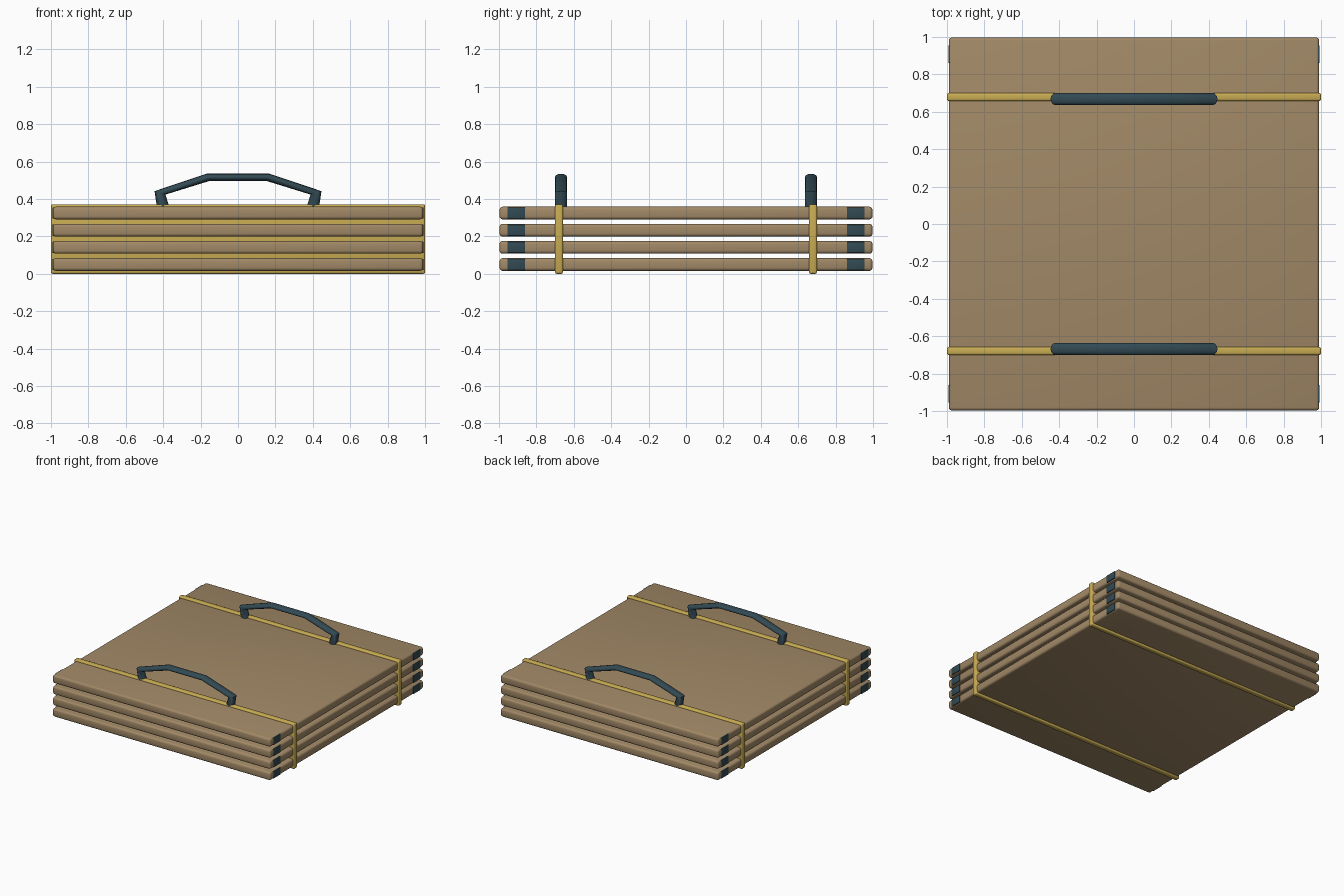
import bpy

cube = bpy.data.objects.get("Cube")
if cube:
    bpy.data.objects.remove(cube, do_unlink=True)


def material(name, rgb):
    mat = bpy.data.materials.new(name)
    mat.use_nodes = True
    mat.diffuse_color = (*rgb, 1)
    mat.node_tree.nodes["Principled BSDF"].inputs["Base Color"].default_value = (*rgb, 1)
    return mat


TAN = material("tan board", (0.36, 0.25, 0.135))
GOLD = material("gold strap", (0.58, 0.41, 0.085))
SLATE = material("dark slate", (0.032, 0.068, 0.088))


def smooth(obj):
    bpy.ops.object.select_all(action="DESELECT")
    obj.select_set(True)
    bpy.context.view_layer.objects.active = obj
    bpy.ops.object.shade_smooth_by_angle(angle=0.7)


def box(name, size, center, mat, bevel, segments=3):
    bpy.ops.mesh.primitive_cube_add(size=1, location=center)
    obj = bpy.context.object
    obj.name = name
    obj.scale = size
    bpy.ops.object.transform_apply(location=False, rotation=False, scale=True)
    obj.data.materials.append(mat)
    if bevel:
        mod = obj.modifiers.new("rounded edges", "BEVEL")
        mod.width = bevel
        mod.segments = segments
        bpy.ops.object.modifier_apply(modifier=mod.name)
        smooth(obj)
    return obj


# Stack of four boards with dark inlays near the corners of the side edges
for level in range(4):
    z = 0.05 + 0.0917 * level
    box(f"board_{level + 1}", (1.98, 1.994, 0.068), (0, 0, z), TAN, 0.016)
    for x, side in ((1, "left"), (-1, "right")):
        for y, end in ((-1, "front"), (1, "back")):
            box(f"inlay_{end}_{side}_{level + 1}", (0.02, 0.095, 0.06),
                (x * 0.983, y * 0.908, z), SLATE, 0.004, 2)


# Carrying handle: a bent tube flattened in height
def handle(name, y):
    flat = 0.6
    half = [(0.4, 0.355), (0.417, 0.433), (0.16, 0.516)]
    path = [(-x, z) for x, z in half] + half[::-1]
    curve = bpy.data.curves.new(name, "CURVE")
    curve.dimensions = "3D"
    curve.bevel_depth = 0.033
    curve.bevel_resolution = 4
    curve.use_fill_caps = True
    spline = curve.splines.new("POLY")
    spline.points.add(len(path) - 1)
    for point, (x, z) in zip(spline.points, path):
        point.co = (x, 0, z / flat, 1)
    obj = bpy.data.objects.new(name, curve)
    bpy.context.collection.objects.link(obj)
    obj.location.y = y
    obj.scale.z = flat
    curve.materials.append(SLATE)
    bpy.ops.object.select_all(action="DESELECT")
    obj.select_set(True)
    bpy.context.view_layer.objects.active = obj
    bpy.ops.object.convert(target="MESH")
    smooth(bpy.context.object)


# Straps pass between the boards and around the stack, one handle on each
for y, end in ((-1, "front"), (1, "back")):
    box(f"strap_{end}", (2.0, 0.042, 0.372), (0, y * 0.679, 0.186), GOLD, 0.01)
    handle(f"handle_{end}", y * 0.668)
